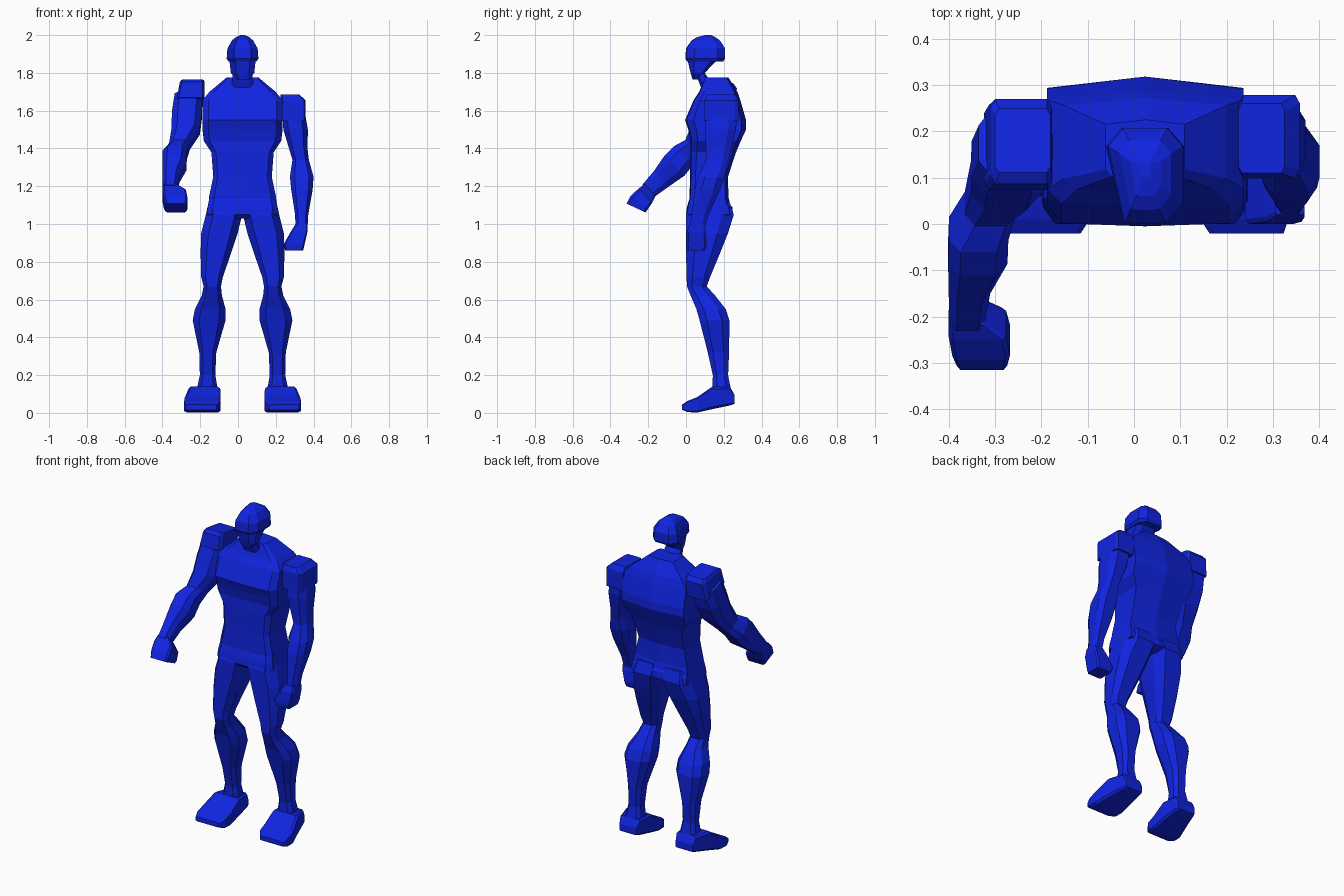
import bpy, bmesh, math
from mathutils import Vector

CX = 0.024  # body centre line

blue = bpy.data.materials.new("deep blue")
blue.diffuse_color = (0.005, 0.018, 0.75, 1)

# Cross-section outlines: (sideways, depth) in -1..1
OCT = [(-.6, -1), (.6, -1), (1, -.5), (1, .5), (.6, 1), (-.6, 1), (-1, .5), (-1, -.5)]
BOX = [(-.85, -1), (.85, -1), (1, -.8), (1, .8), (.85, 1), (-.85, 1), (-1, .8), (-1, -.8)]
CHEST = [(-.85, -.96), (0, -1), (.85, -.96), (1, -.72), (1, .84), (0, 1), (-1, .84), (-1, -.72)]
SKULL = [(-.55, -.97), (0, -1), (.55, -.97), (1, -.55), (1, .6), (.6, .97), (-.6, .97), (-1, .6)]


def loft(name, rings, outline, mirror=False):
    """Skin rings of (x, y, z, half_width, half_depth, tilt in degrees)."""
    bm = bmesh.new()
    loops = []
    for x, y, z, w, d, tilt in rings:
        a = math.radians(tilt)
        loop = []
        for u, v in outline:
            p = Vector((x + u * w, y + v * d * math.cos(a), z + v * d * math.sin(a)))
            if mirror:
                p.x = 2 * CX - p.x
            loop.append(bm.verts.new(p))
        loops.append(loop)
    n = len(outline)
    for a, b in zip(loops, loops[1:]):
        for i in range(n):
            bm.faces.new((a[i], a[(i + 1) % n], b[(i + 1) % n], b[i]))
    bm.faces.new(loops[0])
    bm.faces.new(loops[-1])
    bmesh.ops.recalc_face_normals(bm, faces=bm.faces)
    me = bpy.data.meshes.new(name)
    bm.to_mesh(me)
    bm.free()
    me.materials.append(blue)
    ob = bpy.data.objects.new(name, me)
    bpy.context.collection.objects.link(ob)
    return ob


def level(rows):
    """Horizontal rings from (z, x0, x1, y0, y1)."""
    return [((a + b) / 2, (c + d) / 2, z, (b - a) / 2, (d - c) / 2, 0) for z, a, b, c, d in rows]


def centred(rows):
    """Horizontal rings on the centre line from (z, half_width, y0, y1)."""
    return level([(z, CX - w, CX + w, c, d) for z, w, c, d in rows])


# Torso: collar, chest, chest fold, waist and flared hem
loft("torso", centred([
    (1.775, .085, .10, .225), (1.70, .175, .07, .272), (1.655, .212, .04, .288),
    (1.55, .212, -.005, .318), (1.50, .212, .012, .318), (1.44, .205, .025, .29),
    (1.38, .165, .022, .265), (1.25, .155, .022, .222), (1.14, .178, .018, .225),
    (1.10, .18, .03, .235)]), CHEST)

# Hips
loft("pelvis", centred([
    (1.14, .175, .02, .20), (1.09, .185, .005, .245), (1.05, .19, 0, .25),
    (1.03, .10, .02, .2)]), CHEST)

# Head: rounded helmet-like skull, tapered jaw, slim neck
loft("skull", centred([
    (1.86, .074, .005, .20), (1.875, .084, -.004, .21), (1.93, .08, 0, .21),
    (1.972, .056, .03, .182), (1.99, .034, .06, .155), (2.0, .012, .10, .135)]), SKULL)
loft("jaw", centred([
    (1.87, .07, .008, .17), (1.80, .062, .024, .10), (1.765, .035, .035, .068)]), SKULL)
loft("neck", centred([(1.86, .05, .06, .15), (1.80, .05, .05, .10), (1.72, .06, .08, .15)]), OCT)

# Legs and feet
leg = level([
    (1.12, -.155, .02, .03, .23), (1.05, -.17, .022, 0, .253), (.95, -.195, -.002, 0, .222),
    (.85, -.198, -.035, 0, .182), (.72, -.195, -.08, .003, .128), (.67, -.182, -.09, .005, .11),
    (.62, -.192, -.085, .025, .155), (.55, -.228, -.066, .055, .21), (.49, -.24, -.066, .072, .23),
    (.32, -.205, -.115, .115, .228), (.20, -.202, -.12, .142, .223), (.14, -.215, -.11, .14, .235),
    (.08, -.215, -.11, .14, .24)])
foot = [
    (-.195, -.02, .03, .08, .014, 90), (-.19, .01, .034, .095, .03, 90),
    (-.188, .06, .043, .096, .041, 90), (-.178, .14, .08, .084, .06, 90),
    (-.168, .235, .088, .066, .048, 90), (-.168, .258, .07, .058, .022, 90)]
for side, flip in (("right", False), ("left", True)):
    loft(side + "_leg", leg, OCT, flip)
    loft(side + "_foot", foot, BOX, flip)

# Right arm: raised forwards
loft("right_shoulder", [
    (-.24, .18, 1.755, .06, .07, -8), (-.243, .178, 1.735, .066, .093, -10),
    (-.25, .165, 1.645, .074, .095, -15)], BOX)
loft("right_arm", [
    (-.262, .175, 1.68, .073, .08, -18), (-.27, .14, 1.58, .08, .085, -22),
    (-.277, .10, 1.49, .075, .078, -26), (-.31, .045, 1.41, .055, .06, -35),
    (-.335, -.01, 1.365, .064, .07, -44), (-.337, -.06, 1.31, .064, .075, -46),
    (-.355, -.13, 1.24, .045, .057, -46), (-.36, -.20, 1.175, .037, .045, -46)], OCT)
loft("right_fist", [
    (-.358, -.19, 1.18, .038, .042, -48), (-.338, -.215, 1.15, .062, .052, -48),
    (-.33, -.25, 1.11, .062, .058, -42), (-.328, -.265, 1.085, .055, .055, -25)], BOX)

# Left arm: hanging down
loft("left_shoulder", [
    (.275, .185, 1.685, .05, .075, 0), (.292, .188, 1.655, .066, .09, 0),
    (.292, .188, 1.545, .066, .09, 0)], BOX)
loft("left_arm", level([
    (1.60, .235, .352, .105, .27), (1.50, .24, .37, .10, .265), (1.40, .27, .368, .105, .24),
    (1.34, .288, .375, .105, .225), (1.25, .275, .40, .065, .205), (1.18, .282, .395, .045, .18),
    (1.05, .302, .372, .03, .12), (.98, .305, .368, .02, .10)]), OCT)
loft("left_fist", level([
    (1.00, .305, .368, .02, .095), (.96, .28, .368, .005, .105), (.89, .24, .352, 0, .11),
    (.86, .25, .345, .005, .10)]), BOX)
